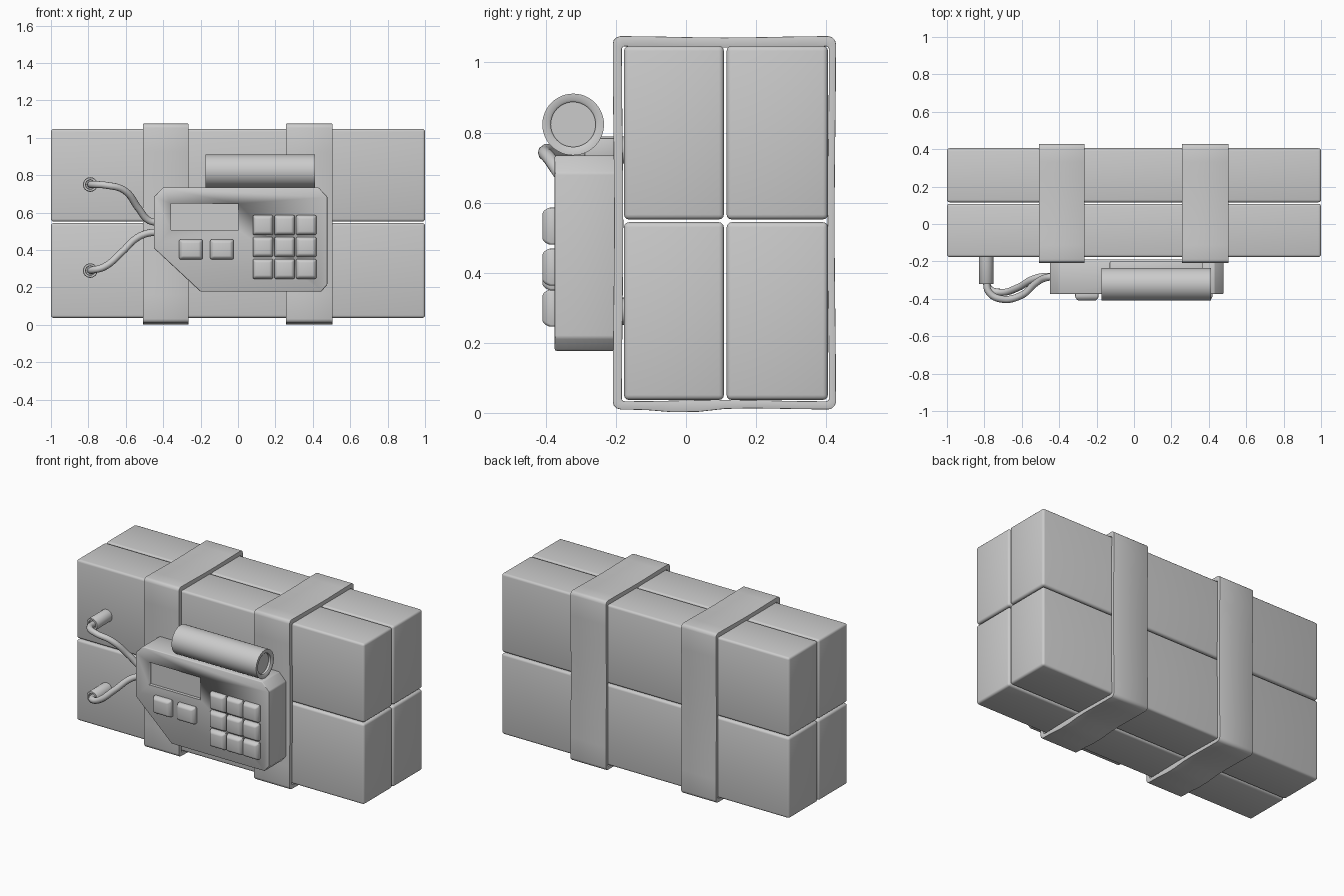
import bpy, bmesh, math
from mathutils import Vector

if "Cube" in bpy.data.objects:
    bpy.data.objects.remove(bpy.data.objects["Cube"])


def finish(name, bm, bevel=0, segments=2, angle=40):
    bmesh.ops.recalc_face_normals(bm, faces=bm.faces)
    me = bpy.data.meshes.new(name)
    bm.to_mesh(me)
    bm.free()
    ob = bpy.data.objects.new(name, me)
    bpy.context.collection.objects.link(ob)
    bpy.ops.object.select_all(action='DESELECT')
    bpy.context.view_layer.objects.active = ob
    ob.select_set(True)
    if bevel:
        m = ob.modifiers.new("Bevel", 'BEVEL')
        m.width, m.segments, m.limit_method = bevel, segments, 'ANGLE'
        bpy.ops.object.modifier_apply(modifier=m.name)
    bpy.ops.object.shade_smooth_by_angle(angle=math.radians(angle))
    return ob


def box(name, x, y, z, bevel=0, segments=2):
    bm = bmesh.new()
    bmesh.ops.create_cube(bm, size=1)
    for v in bm.verts:
        v.co = [(a + b) / 2 + c * (b - a) for (a, b), c in zip((x, y, z), v.co)]
    return finish(name, bm, bevel, segments)


def lathe(name, profile, place, sides=40):
    """Spin (radius, distance) pairs; place maps (u, v, distance) to xyz."""
    bm = bmesh.new()
    rings = []
    for r, d in profile:
        rings.append([bm.verts.new(place(r * math.cos(t), r * math.sin(t), d))
                      for t in (2 * math.pi * i / sides for i in range(sides))])
    for a, b in zip(rings, rings[1:]):
        for i in range(sides):
            j = (i + 1) % sides
            bm.faces.new((a[i], a[j], b[j], b[i]))
    bm.faces.new(rings[0])
    bm.faces.new(rings[-1])
    return finish(name, bm)


# Four stacked blocks
for yn, y in (("front", (-0.177, 0.108)), ("back", (0.116, 0.405))):
    for zn, z in (("lower", (0.037, 0.544)), ("upper", (0.552, 1.047))):
        box(f"{yn}_{zn}_block", (-1, 1), y, z, 0.014, 3)


# Straps wrapped round the blocks
def strap_loop(y0, y1, z0, z1, r, wave):
    pts = []
    corners = [(y1 - r, z1 - r, 0), (y0 + r, z1 - r, 90),
               (y0 + r, z0 + r, 180), (y1 - r, z0 + r, 270)]
    for k, (cy, cz, a0) in enumerate(corners):
        arc = [Vector((cy + r * math.cos(math.radians(a0 + a)),
                       cz + r * math.sin(math.radians(a0 + a)))) for a in (0, 30, 60, 90)]
        pts += arc
        ny, nz, na = corners[(k + 1) % 4]
        end = Vector((ny + r * math.cos(math.radians(na)), nz + r * math.sin(math.radians(na))))
        out = Vector((math.cos(math.radians(a0 + 90)), math.sin(math.radians(a0 + 90))))
        for i in range(1, 8):
            t = i / 8
            pts.append(arc[-1].lerp(end, t) - out * wave * math.sin(math.pi * t) ** 2)
    return pts


def strap(name, x0, x1):
    outer = strap_loop(-0.209, 0.428, 0.01, 1.075, 0.022, 0.004)
    inner = strap_loop(-0.183, 0.408, 0.033, 1.046, 0.008, 0.004)
    for p in outer:
        if p.y < 0.03:
            p.y -= 0.012 * math.exp(-(p.x / 0.09) ** 2)
    bm = bmesh.new()
    rings = [[bm.verts.new((x, p.x, p.y)) for p in loop]
             for x, loop in ((x0, inner), (x0, outer), (x1, outer), (x1, inner))]
    n = len(outer)
    for k in range(4):
        a, b = rings[k], rings[(k + 1) % 4]
        for i in range(n):
            j = (i + 1) % n
            bm.faces.new((a[i], a[j], b[j], b[i]))
    return finish(name, bm, 0.007, 2)


strap("left_strap", -0.508, -0.265)
strap("right_strap", 0.257, 0.505)

# Control housing with clipped corners and a sunken display
outline = [(-0.45, 0.41), (-0.2, 0.177), (0.445, 0.177), (0.478, 0.215),
           (0.478, 0.685), (0.43, 0.735), (-0.4, 0.735), (-0.45, 0.685)]
bm = bmesh.new()
face = bm.faces.new([bm.verts.new((x, -0.375, z)) for x, z in outline])
ext = bmesh.ops.extrude_face_region(bm, geom=[face])
for v in ext["geom"]:
    if isinstance(v, bmesh.types.BMVert):
        v.co.y = -0.19
housing = finish("control_housing", bm, 0.006, 2)
cutter = box("display_cutter", (-0.358, 0.003), (-0.45, -0.355), (0.507, 0.648))
cutter.hide_render = True
bpy.context.view_layer.objects.active = housing
m = housing.modifiers.new("Display", 'BOOLEAN')
m.operation, m.object, m.solver = 'DIFFERENCE', cutter, 'EXACT'
bpy.ops.object.modifier_apply(modifier=m.name)
bpy.data.objects.remove(cutter)


# Buttons with tapered, rounded fronts
def button(name, cx, cz, w=0.108, h=0.106):
    bm = bmesh.new()
    rings = []
    for y, s in ((-0.365, 1), (-0.393, 1), (-0.41, 0.76)):
        rings.append([bm.verts.new((cx + sx * w / 2 * s, y, cz + sz * h / 2 * s))
                      for sx, sz in ((-1, -1), (1, -1), (1, 1), (-1, 1))])
    for a, b in zip(rings, rings[1:]):
        for i in range(4):
            j = (i + 1) % 4
            bm.faces.new((a[i], a[j], b[j], b[i]))
    bm.faces.new(rings[0])
    bm.faces.new(rings[-1])
    finish(name, bm, 0.007, 2)


for i, x in enumerate((-0.252, -0.086)):
    button(f"wide_button_{i + 1}", x, 0.403, 0.125, 0.106)
for r in range(3):
    for c in range(3):
        button(f"key_{r * 3 + c + 1}", 0.133 + 0.116 * c, 0.533 - 0.117 * r)

# Tube on top with hollow ends, and its cradle
lathe("top_tube", [(0.064, -0.155), (0.064, -0.17), (0.07, -0.175), (0.088, -0.175),
                   (0.088, 0.413), (0.07, 0.413), (0.064, 0.408), (0.064, 0.393)],
      lambda u, v, d: (d, -0.322 + u, 0.823 + v), 48)
box("tube_cradle", (-0.13, 0.37), (-0.29, -0.2), (0.72, 0.785), 0.006)

# Plugs in the front blocks
for name, z in (("upper", 0.75), ("lower", 0.29)):
    lathe(f"{name}_plug", [(0.039, -0.16), (0.039, -0.318), (0.036, -0.322),
                           (0.026, -0.322), (0.024, -0.312)],
          lambda u, v, d, z=z: (-0.79 + u, d, z + v), 24)


# Wires from plugs to housing
def wire(name, points):
    cu = bpy.data.curves.new(name, 'CURVE')
    cu.dimensions = '3D'
    cu.bevel_depth, cu.bevel_resolution, cu.resolution_u = 0.019, 3, 8
    cu.use_fill_caps = True
    sp = cu.splines.new('BEZIER')
    sp.bezier_points.add(len(points) - 1)
    for bp, p in zip(sp.bezier_points, points):
        bp.co = p
        bp.handle_left_type = bp.handle_right_type = 'AUTO'
    ob = bpy.data.objects.new(name, cu)
    bpy.context.collection.objects.link(ob)


wire("upper_wire", [(-0.79, -0.30, 0.75), (-0.775, -0.365, 0.75), (-0.705, -0.402, 0.746),
                    (-0.61, -0.385, 0.72), (-0.53, -0.32, 0.62), (-0.48, -0.29, 0.56),
                    (-0.43, -0.28, 0.545)])
wire("lower_wire", [(-0.79, -0.30, 0.29), (-0.775, -0.345, 0.293), (-0.715, -0.365, 0.31),
                    (-0.62, -0.34, 0.39), (-0.54, -0.295, 0.465), (-0.48, -0.28, 0.49),
                    (-0.43, -0.28, 0.495)])
